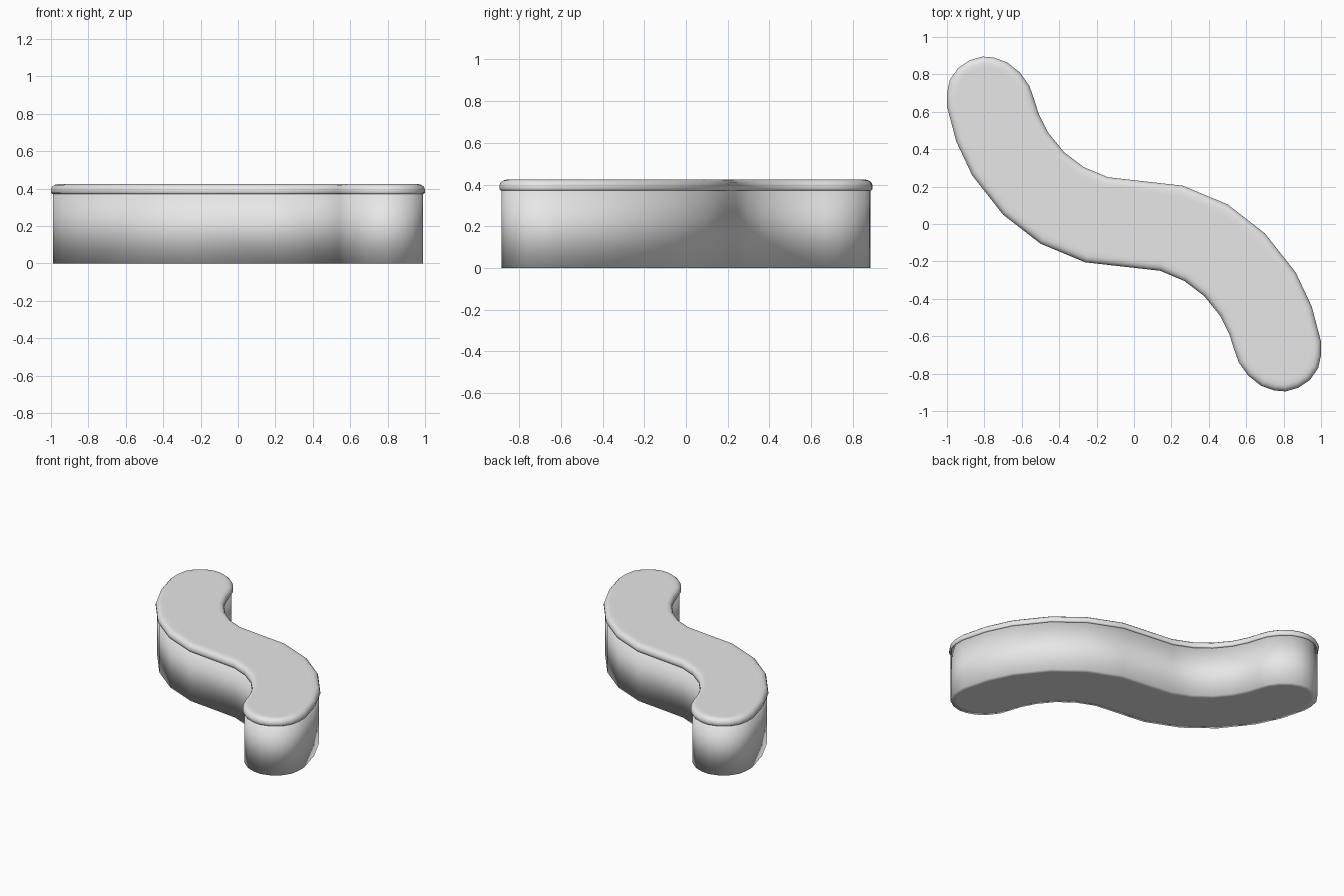
import bpy
import bmesh
from mathutils import Vector

cube = bpy.data.objects.get("Cube")
if cube:
    bpy.data.objects.remove(cube)

grey = bpy.data.materials.new("light grey")
grey.use_nodes = True
grey.diffuse_color = (0.8, 0.8, 0.8, 1)
grey.node_tree.nodes["Principled BSDF"].inputs["Base Color"].default_value = (0.8, 0.8, 0.8, 1)

# Half of the S-shaped outline, clockwise; a half turn gives the rest
half = [(0.26, 0.205), (0.5, 0.105), (0.7, -0.05), (0.865, -0.26), (0.95, -0.44),
        (1.0, -0.63), (1.0, -0.7), (0.985, -0.77), (0.94, -0.835), (0.88, -0.875),
        (0.81, -0.895), (0.75, -0.89), (0.68, -0.865), (0.61, -0.81), (0.56, -0.74),
        (0.535, -0.67), (0.51, -0.59), (0.46, -0.49), (0.375, -0.385),
        (0.27, -0.305), (0.14, -0.25)]
outline = [Vector(p) for p in half] + [-Vector(p) for p in half]


def inset(points, distance):
    """Move each outline point inwards along its mitred corner."""
    result = []
    for i, p in enumerate(points):
        a = (p - points[i - 1]).normalized()
        b = (points[(i + 1) % len(points)] - p).normalized()
        na, nb = Vector((a.y, -a.x)), Vector((b.y, -b.x))
        result.append(p + (na + nb) * distance / (1 + na.dot(nb)))
    return result


def layered_part(name, layers):
    """Stack outline rings given as (inset, height) and cap both ends."""
    bm = bmesh.new()
    rings = [[bm.verts.new((p.x, p.y, z)) for p in inset(outline, d)] for d, z in layers]
    for low, high in zip(rings, rings[1:]):
        for i in range(len(low)):
            bm.faces.new((low[i - 1], low[i], high[i], high[i - 1]))
    bm.faces.new(rings[0])
    bm.faces.new(rings[-1])
    bmesh.ops.recalc_face_normals(bm, faces=bm.faces)
    for face in bm.faces:
        face.smooth = True
    mesh = bpy.data.meshes.new(name)
    bm.to_mesh(mesh)
    bm.free()
    mesh.materials.append(grey)
    obj = bpy.data.objects.new(name, mesh)
    bpy.context.collection.objects.link(obj)
    return obj


# Curved base with a soft lower edge
layered_part("bench_base", [(0.05, 0), (0.01, 0), (0.01, 0.375)])

# Seat slab with a slight overhang and a rounded upper rim
layered_part("bench_seat", [(0.02, 0.372), (0.005, 0.372), (0, 0.378), (0, 0.395),
                            (0.005, 0.409), (0.018, 0.42), (0.035, 0.424), (0.06, 0.424)])
